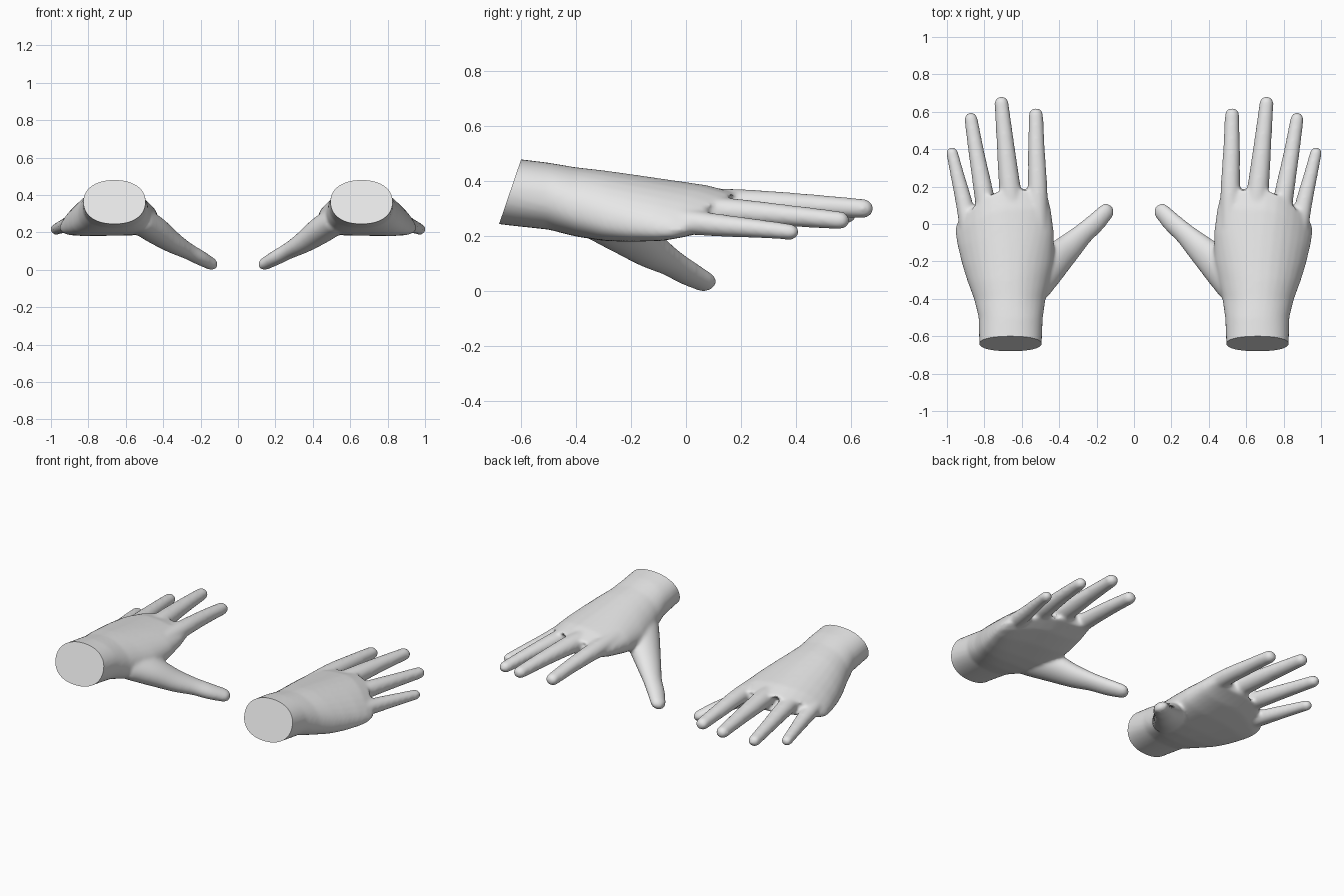
import bpy, bmesh, math
from mathutils import Vector, Matrix

if "Cube" in bpy.data.objects:
    bpy.data.objects.remove(bpy.data.objects["Cube"])

skin = bpy.data.materials.new("light_grey")
skin.diffuse_color = (0.8, 0.8, 0.8, 1)
skin.use_nodes = True
skin.node_tree.nodes["Principled BSDF"].inputs["Base Color"].default_value = skin.diffuse_color
SIDES = 32


def loft(bm, rings):
    """Bridge rings of points into a closed tube."""
    loops = [[bm.verts.new(p) for p in ring] for ring in rings]
    for a, b in zip(loops, loops[1:]):
        for i in range(SIDES):
            j = (i + 1) % SIDES
            bm.faces.new((a[i], a[j], b[j], b[i]))
    bm.faces.new(loops[0][::-1])
    bm.faces.new(loops[-1])


def catmull(pts, steps=6):
    """Smooth a row of (x, y, z, radius) points."""
    p = [Vector(q) for q in pts]
    p = [2 * p[0] - p[1]] + p + [2 * p[-1] - p[-2]]
    out = []
    for a, b, c, d in zip(p, p[1:], p[2:], p[3:]):
        for k in range(steps):
            t = k / steps
            out.append(0.5 * (2 * b + (c - a) * t + (2 * a - 5 * b + 4 * c - d) * t * t
                              + (3 * b - a - 3 * c + d) * t ** 3))
    return out + [p[-2]]


def digit(bm, pts, flat_dir, flat):
    """Tapered finger with a domed tip; flat is thickness over width."""
    path = catmull(pts)
    axis = (path[-1].xyz - path[-2].xyz).normalized()
    tip = path[-1]
    for k in range(1, 8):
        a = k / 8 * math.pi / 2
        c = tip.xyz + axis * tip.w * math.sin(a)
        path.append(Vector((*c, tip.w * math.cos(a))))
    rings = []
    for i, q in enumerate(path):
        d = (path[min(i + 1, len(path) - 1)].xyz - path[max(i - 1, 0)].xyz).normalized()
        n = Vector(flat_dir)
        n = (n - d * n.dot(d)).normalized()
        w = n.cross(d)
        rings.append([q.xyz + q.w * (w * math.cos(t) + n * flat * math.sin(t))
                      for t in (2 * math.pi * s / SIDES for s in range(SIDES))])
    loft(bm, rings)


def power(v, e):
    return math.copysign(abs(v) ** e, v)


bm = bmesh.new()

# Palm and wrist: y, left x, right x, centre z, half height, outer drop, inner drop, knuckle skew
palm = [
    (-0.76, 0.488, 0.818, 0.385, 0.121, 0.00, 0.00, 0.00),
    (-0.64, 0.486, 0.820, 0.372, 0.123, 0.00, 0.00, 0.00),
    (-0.50, 0.480, 0.823, 0.356, 0.122, 0.01, 0.01, 0.00),
    (-0.40, 0.465, 0.848, 0.335, 0.126, 0.03, 0.03, 0.00),
    (-0.30, 0.440, 0.885, 0.322, 0.128, 0.05, 0.04, 0.00),
    (-0.20, 0.420, 0.910, 0.314, 0.122, 0.06, 0.04, 0.02),
    (-0.05, 0.420, 0.935, 0.308, 0.106, 0.07, 0.02, 0.07),
    (0.08, 0.437, 0.946, 0.311, 0.084, 0.08, 0.01, 0.14),
    (0.185, 0.462, 0.945, 0.315, 0.050, 0.08, 0.01, 0.19),
]
rings = []
for y, xl, xr, zc, h, drop_r, drop_l, skew in palm:
    ring = []
    for s in range(SIDES):
        t = 2 * math.pi * s / SIDES
        u = power(math.cos(t), 0.9)
        drop = drop_r if u > 0 else drop_l
        ring.append(((xl + xr) / 2 + u * (xr - xl) / 2,
                     y - skew * max(0, u) ** 1.5,
                     zc + h * power(math.sin(t), 0.9) - drop * u * u))
    rings.append(ring)
loft(bm, rings)

# Four fingers, root to tip
for pts in (
    [(0.510, -0.02, 0.320, 0.060), (0.508, 0.20, 0.320, 0.052),
     (0.514, 0.40, 0.308, 0.045), (0.517, 0.582, 0.292, 0.039)],
    [(0.632, -0.02, 0.325, 0.066), (0.657, 0.20, 0.328, 0.058),
     (0.680, 0.43, 0.322, 0.047), (0.701, 0.645, 0.311, 0.038)],
    [(0.765, -0.04, 0.310, 0.058), (0.797, 0.17, 0.300, 0.052),
     (0.833, 0.37, 0.285, 0.043), (0.864, 0.560, 0.268, 0.036)],
    [(0.865, -0.08, 0.272, 0.052), (0.898, 0.10, 0.252, 0.046),
     (0.934, 0.25, 0.239, 0.038), (0.965, 0.380, 0.226, 0.032)],
):
    digit(bm, pts, (0, 0, 1), 0.92)

# Thumb
digit(bm, [(0.53, -0.33, 0.285, 0.100), (0.44, -0.22, 0.225, 0.098),
           (0.345, -0.13, 0.158, 0.077), (0.265, -0.053, 0.112, 0.059),
           (0.20, 0.005, 0.077, 0.054), (0.143, 0.064, 0.046, 0.046)],
      (-0.48, 0, 0.87), 0.75)

bmesh.ops.recalc_face_normals(bm, faces=bm.faces)
mesh = bpy.data.meshes.new("right_hand")
bm.to_mesh(mesh)
bm.free()
hand = bpy.data.objects.new("right_hand", mesh)
bpy.context.collection.objects.link(hand)

# Fuse the parts into one soft skin
fuse = hand.modifiers.new("fuse", 'REMESH')
fuse.mode = 'VOXEL'
fuse.voxel_size = 0.009
soft = hand.modifiers.new("soften", 'SMOOTH')
soft.factor = 0.5
soft.iterations = 14
deps = bpy.context.evaluated_depsgraph_get()
mesh = bpy.data.meshes.new_from_object(hand.evaluated_get(deps))
hand.modifiers.clear()
hand.data = mesh

# Slanted flat cut across the wrist, then seat the hand on the floor
bm = bmesh.new()
bm.from_mesh(mesh)
cut = bmesh.ops.bisect_plane(bm, geom=bm.verts[:] + bm.edges[:] + bm.faces[:],
                             plane_co=(0, -0.64, 0.372), plane_no=(0, -0.235, 0.08),
                             clear_outer=True)
bmesh.ops.holes_fill(bm, edges=[e for e in bm.edges if e.is_boundary], sides=0)
bmesh.ops.recalc_face_normals(bm, faces=bm.faces)
bmesh.ops.translate(bm, verts=bm.verts, vec=(1 - max(v.co.x for v in bm.verts), 0,
                                             -min(v.co.z for v in bm.verts)))
bm.to_mesh(mesh)
bm.free()
mesh.materials.clear()
mesh.materials.append(skin)

# Mirrored left hand
other = mesh.copy()
other.transform(Matrix.Scale(-1, 4, (1, 0, 0)))
other.flip_normals()
left = bpy.data.objects.new("left_hand", other)
bpy.context.collection.objects.link(left)

for ob in (hand, left):
    ob.select_set(True)
bpy.context.view_layer.objects.active = hand
bpy.ops.object.shade_smooth_by_angle(angle=math.radians(40))
